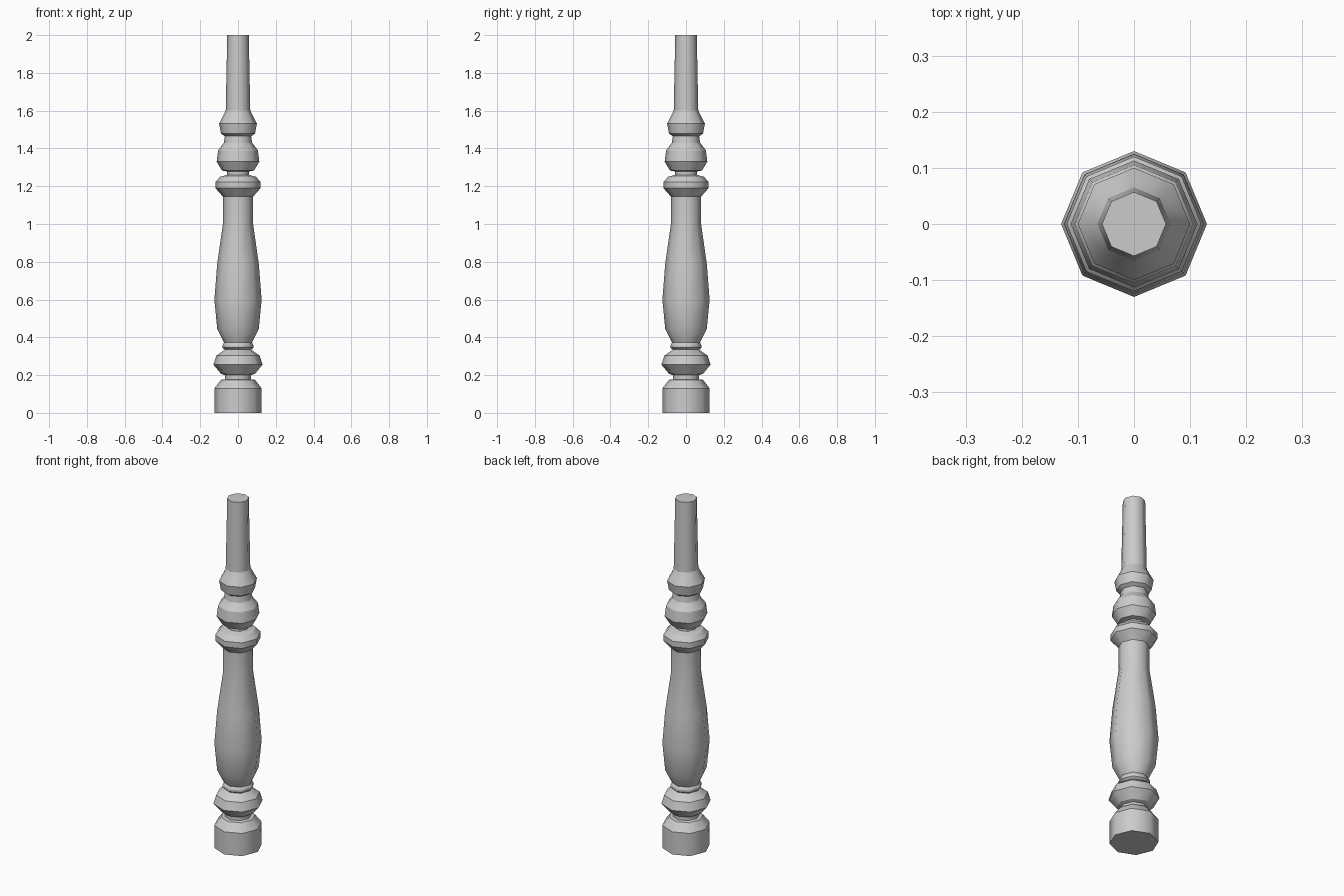
import bpy, bmesh, math

cube = bpy.data.objects.get("Cube")
if cube:
    bpy.data.objects.remove(cube, do_unlink=True)

SIDES = 8
CREASE = math.radians(22)

# One plain grey for the whole turned post
grey = bpy.data.materials.new("plain_grey")
grey.use_nodes = True
colour = (0.6, 0.6, 0.6, 1)
grey.diffuse_color = colour
grey.node_tree.nodes["Principled BSDF"].inputs["Base Color"].default_value = colour

# Turned outline from the foot to the tip: (radius, height)
profile = [
    (.125, 0), (.125, .13), (.09, .175), (.07, .178), (.07, .2),      # foot
    (.09, .207), (.13, .255), (.115, .303), (.07, .335),              # lower ring
    (.082, .345), (.082, .358), (.074, .372),                         # bead
    (.11, .445), (.125, .6), (.11, .79), (.08, 1.0), (.08, 1.145),    # vase
    (.12, 1.19), (.12, 1.222), (.095, 1.25), (.058, 1.26), (.058, 1.278),  # collar
    (.085, 1.283), (.113, 1.33), (.105, 1.39), (.075, 1.43), (.07, 1.465),  # bulb
    (.09, 1.478), (.1, 1.532), (.072, 1.585), (.065, 1.6), (.057, 2.0),    # upper ring, neck
]


def slope(a, b):
    return math.atan2(b[0] - a[0], b[1] - a[1])


def turned(name, outline, material):
    """Lathe the outline: smooth around, creased where the outline bends."""
    bm = bmesh.new()
    rings = []
    for r, z in outline:
        angles = [math.tau * i / SIDES for i in range(SIDES)]
        rings.append([bm.verts.new((r * math.cos(a), r * math.sin(a), z)) for a in angles])
    for low, high in zip(rings, rings[1:]):
        for i in range(SIDES):
            j = (i + 1) % SIDES
            bm.faces.new((low[i], low[j], high[j], high[i])).smooth = True
    bm.faces.new(rings[0][::-1])
    bm.faces.new(rings[-1])
    # Sharp creases
    for k, ring in enumerate(rings):
        end = k in (0, len(rings) - 1)
        if end or abs(slope(outline[k - 1], outline[k]) - slope(outline[k], outline[k + 1])) > CREASE:
            for i in range(SIDES):
                bm.edges.get((ring[i - 1], ring[i])).smooth = False
    mesh = bpy.data.meshes.new(name)
    bm.to_mesh(mesh)
    bm.free()
    mesh.materials.append(material)
    obj = bpy.data.objects.new(name, mesh)
    bpy.context.collection.objects.link(obj)
    return obj


turned("turned_post", profile, grey)
